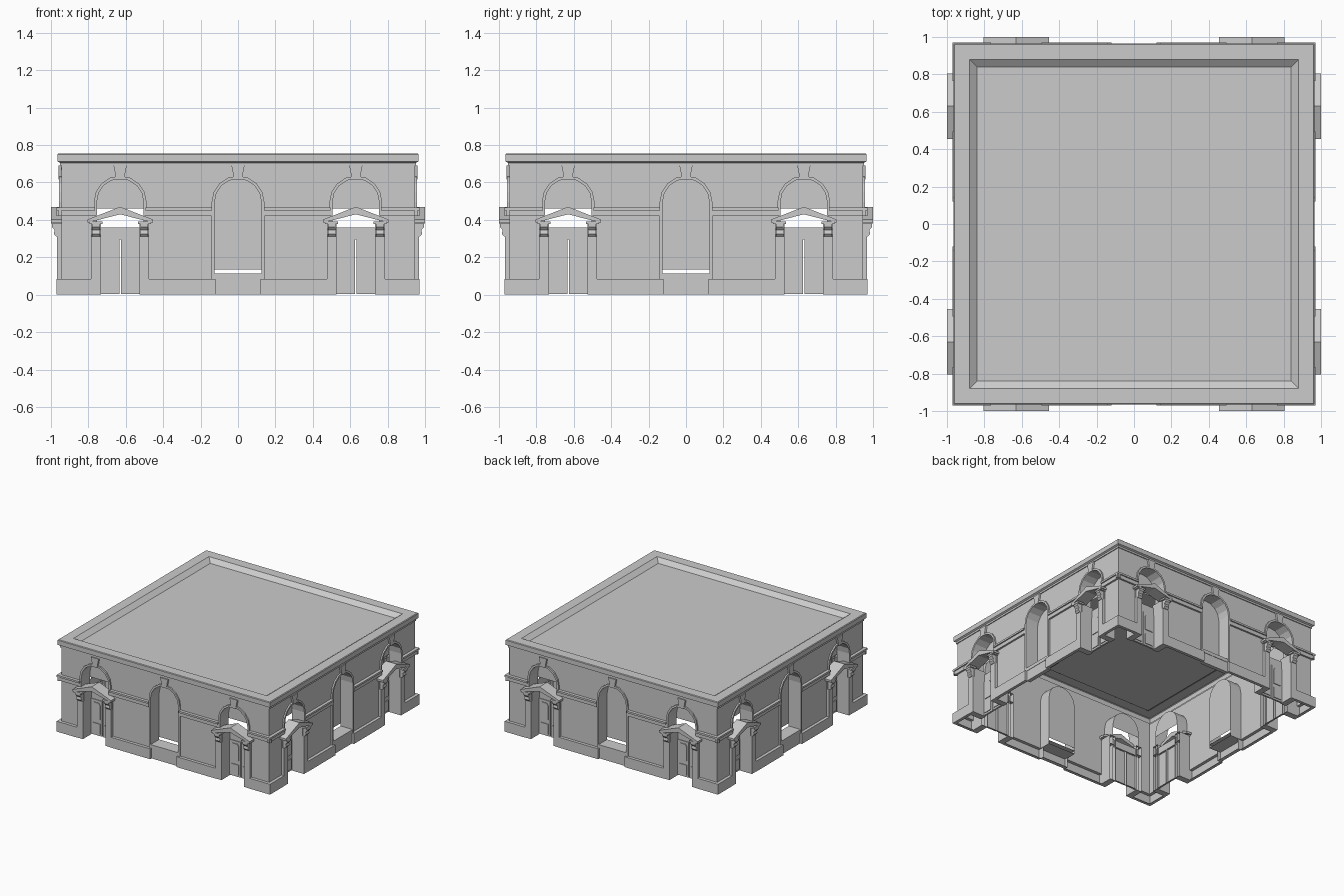
import bpy, bmesh
from math import pi, sin, cos
from mathutils import Matrix, Vector

if "Cube" in bpy.data.objects:
    bpy.data.objects.remove(bpy.data.objects["Cube"])

WALL, BACK = -0.945, -0.845      # facade plane and niche back plane
BAYS = (-0.63, 0.63)             # door bay centres
R, SPRING = 0.125, 0.495         # arch radius and springing height


def add(name, polys):
    """Make one object from the polygons of one facade, repeated on all four sides."""
    bm = bmesh.new()
    for k in range(4):
        rot = Matrix.Rotation(k * pi / 2, 3, 'Z')
        for p in polys:
            bm.faces.new([bm.verts.new(rot @ Vector(v)) for v in p])
    bmesh.ops.remove_doubles(bm, verts=bm.verts, dist=1e-5)
    me = bpy.data.meshes.new(name)
    bm.to_mesh(me)
    bm.free()
    ob = bpy.data.objects.new(name, me)
    bpy.context.collection.objects.link(ob)
    return ob


def sheet(pts, y):
    return [[(x, y, z) for x, z in pts]]


def strip(pts, y0, y1, closed=False):
    ends = list(zip(pts, pts[1:] + pts[:1]))
    if not closed:
        ends.pop()
    return [[(a[0], y0, a[1]), (a[0], y1, a[1]), (b[0], y1, b[1]), (b[0], y0, b[1])]
            for a, b in ends]


def prism(pts, y0, y1, back=False):
    out = sheet(pts, y0) + strip(pts, y0, y1, True)
    return out + sheet(pts[::-1], y1) if back else out


def rect(x0, x1, z0, z1):
    return [(x0, z0), (x1, z0), (x1, z1), (x0, z1)]


def arch(cx, bottom, r=R, n=8):
    """Open path up the left jamb, over the arch, down the right jamb."""
    arc = [(cx - r * cos(pi * i / n), SPRING + r * sin(pi * i / n)) for i in range(n + 1)]
    return [(cx - r, bottom)] + arc + [(cx + r, bottom)]


# walls with three arched openings per side
outline = [(WALL, 0.085)]
for c in (-0.63, 0, 0.63):
    outline += arch(c, 0.085)
outline += [(-WALL, 0.085), (-WALL, 0.69), (WALL, 0.69)]
add("walls", sheet(outline, WALL))

# cornice with parapet rim and sunken roof
prof = [(0.945, 0.69), (0.952, 0.69), (0.952, 0.705), (0.965, 0.712), (0.965, 0.75),
        (0.96, 0.755), (0.88, 0.755), (0.84, 0.725)]
add("cornice", [[(-a, -a, z), (a, -a, z), (b, -b, w), (-b, -b, w)]
                for (a, z), (b, w) in zip(prof, prof[1:])])
add("roof", [[(-0.84, -0.84, 0.725), (0.84, -0.84, 0.725), (0, 0, 0.725)]])

# plinth, stepping back under the centre arch
plinth = prism(rect(-0.12, 0.12, 0, 0.085), -0.952, -0.92)
course = []
for s in (-1, 1):
    for a, b, ca, cb in ((0.12, 0.475, 0.14, 0.495), (0.785, 0.97, 0.765, 0.97)):
        lo, hi = sorted((s * a, s * b))
        plinth += prism(rect(lo, hi, 0, 0.085), -0.97, WALL)
        lo, hi = sorted((s * ca, s * cb))
        course += prism(rect(lo, hi, 0.42, 0.45), -0.96, WALL)
        course += prism(rect(lo, hi, 0.45, 0.465), -0.97, WALL)
add("plinth", plinth)
add("string_course", course)

# arch mouldings and keystones
mould, keys = [], []
for c in (-0.63, 0, 0.63):
    base = 0.085 if c == 0 else 0.42
    mould += prism(arch(c, base, R + 0.016)[::-1] + arch(c, base), -0.957, WALL)
    keys += prism([(c - 0.02, 0.615), (c + 0.02, 0.615), (c + 0.035, 0.69), (c - 0.035, 0.69)],
                  -0.96, WALL)
add("arch_moulding", mould)
add("keystone", keys)

# centre niche: reveal, back panel and sill
add("niche_reveal", strip(arch(0, 0.085), WALL, BACK))
add("niche_panel", sheet(arch(0, 0.135)[::-1], BACK))
add("niche_sill", prism(rect(-R, R, 0.085, 0.113), -0.955, BACK))

# door bays
reveal, lunette, jambs, consoles, caps, rakes = [], [], [], [], [], []
head, doors, panels = [], [], []
console = [(-0.972, 0.31), (-0.985, 0.325), (-0.98, 0.345), (-0.995, 0.362),
           (-0.995, 0.385), (-0.945, 0.385), (-0.945, 0.31)]
for c in BAYS:
    reveal += strip(arch(c, 0), WALL, BACK)
    lunette += sheet(arch(c, 0.46)[::-1], BACK)
    head += sheet(rect(c - R, c + R, 0.295, 0.36), BACK - 0.01)
    # open pediment of two sloping slabs
    rakes += prism([(c - 0.175, 0.385), (c, 0.43), (c + 0.175, 0.385), (c + 0.175, 0.402),
                    (c, 0.47), (c - 0.175, 0.402)], -1.0, -0.9, True)
    for s in (-1, 1):
        lo, hi = sorted((c + s * 0.103, c + s * 0.155))
        jambs += prism(rect(lo, hi, 0, 0.31), -0.968, BACK)
        jambs += prism(rect(lo, hi, 0.31, 0.385), -0.955, BACK)
        # scrolled consoles
        a, b = lo + 0.005, hi - 0.005
        left = [(a, y, z) for y, z in console]
        right = [(b, y, z) for y, z in console]
        consoles += [left, right[::-1]]
        for i in range(len(left)):
            j = (i + 1) % len(left)
            consoles.append([left[i], right[i], right[j], left[j]][::-1])
        lo, hi = sorted((c + s * 0.095, c + s * 0.165))
        caps += prism(rect(lo, hi, 0.378, 0.392), -0.998, -0.94, True)
        # door leaf with a square lower panel and shouldered upper panel
        lo, hi = sorted((c + s * 0.004, c + s * 0.103))
        doors += prism(rect(lo, hi, 0.005, 0.295), -0.86, BACK)
        lo, hi = sorted((c + s * 0.018, c + s * 0.088))
        panels += prism(rect(lo, hi, 0.02, 0.105), -0.866, -0.86)
        panels += prism([(lo, 0.14), (hi, 0.14), (hi, 0.255), (hi - 0.012, 0.274),
                         (lo + 0.012, 0.274), (lo, 0.255)], -0.866, -0.86)
add("door_reveal", reveal)
add("lunette_panel", lunette)
add("door_head", head)
add("pediment", rakes)
add("door_jamb", jambs)
add("console_bracket", consoles)
add("bracket_cap", caps)
add("door_leaf", doors)
add("door_panel", panels)
